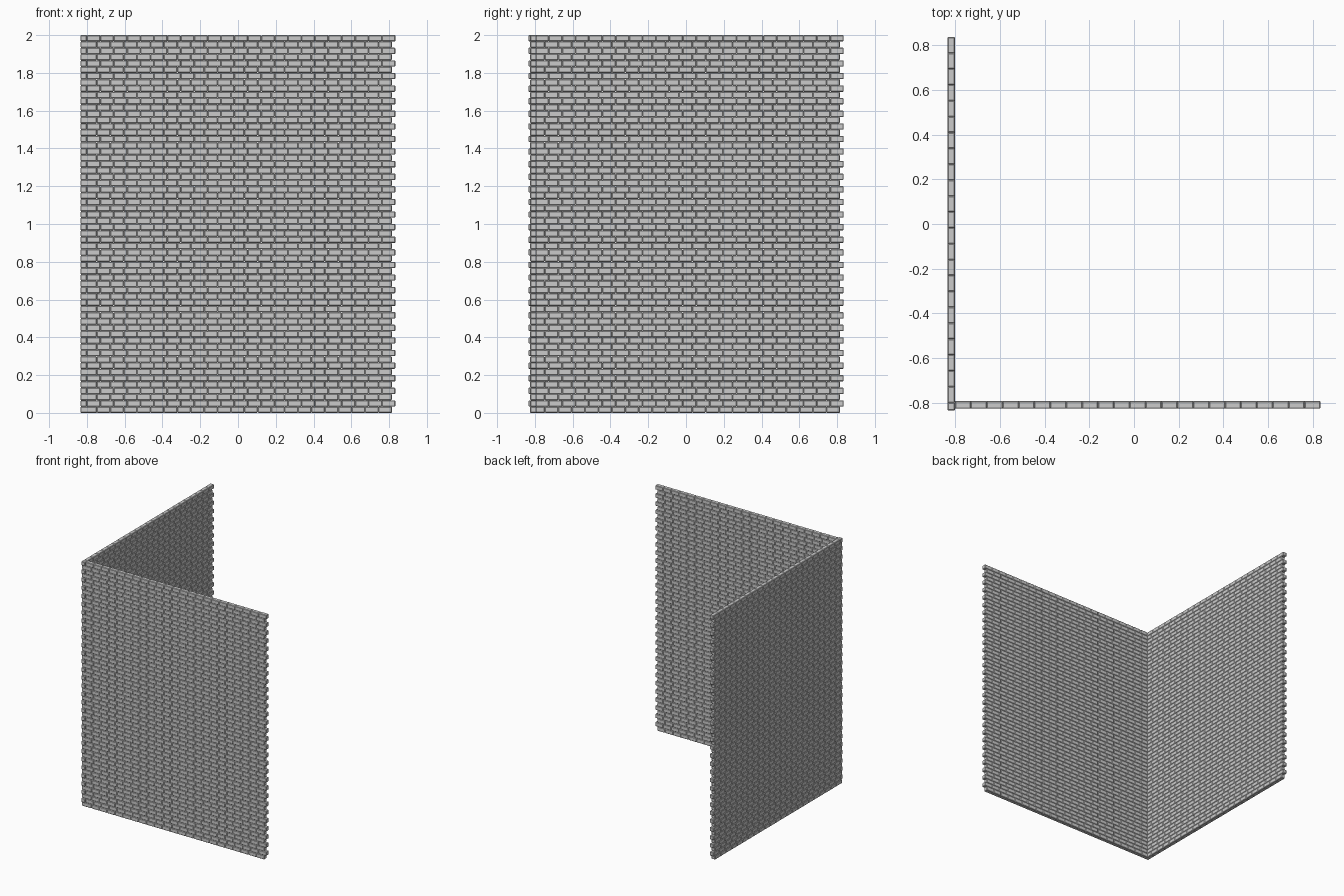
import bpy

if "Cube" in bpy.data.objects:
    bpy.data.objects.remove(bpy.data.objects["Cube"])

ROW = 2 / 60        # course height
LEN = 0.071         # brick length
THICK = 0.0335      # wall thickness
COUNT = 23          # bricks per course


def brick_courses(name, lo, hi, axis, count, first_row):
    """One chamfered brick, repeated along the wall and up every second course."""
    z0 = first_row * ROW
    size = (hi[0] - lo[0], hi[1] - lo[1], ROW)
    bpy.ops.mesh.primitive_cube_add(
        size=1, location=((lo[0] + hi[0]) / 2, (lo[1] + hi[1]) / 2, z0 + ROW / 2))
    ob = bpy.context.object
    ob.name = name
    for v in ob.data.vertices:
        v.co = [c * s for c, s in zip(v.co, size)]

    bev = ob.modifiers.new("chamfer", 'BEVEL')
    bev.width = 0.0035
    bev.segments = 1

    def repeat(label, number, step):
        arr = ob.modifiers.new(label, 'ARRAY')
        arr.count = number
        arr.use_relative_offset = False
        arr.use_constant_offset = True
        arr.constant_offset_displace = step

    if count > 1:
        repeat("along", count, (LEN, 0, 0) if axis == 'x' else (0, LEN, 0))
    repeat("up", 30, (0, 0, 2 * ROW))
    return ob


# Front wall, along x
fy0 = -0.825
for row, start in ((0, -0.8185), (1, -0.80)):
    brick_courses(f"front_wall_courses_{row}", (start, fy0),
                  (start + LEN, fy0 + THICK), 'x', COUNT, row)

# Side wall, along y
sx0 = -0.8335
for row, start in ((0, -0.8185), (1, -0.798)):
    brick_courses(f"side_wall_courses_{row}", (sx0, start),
                  (sx0 + THICK, start + LEN), 'y', COUNT, row)

# Half bricks closing the corner on the odd courses
brick_courses("corner_half_bricks", (sx0, -0.8335), (sx0 + THICK, -0.798), 'y', 1, 1)
# Corner closers on the even courses
brick_courses("corner_closers", (sx0, fy0), (sx0 + THICK, -0.80), 'y', 1, 0)
